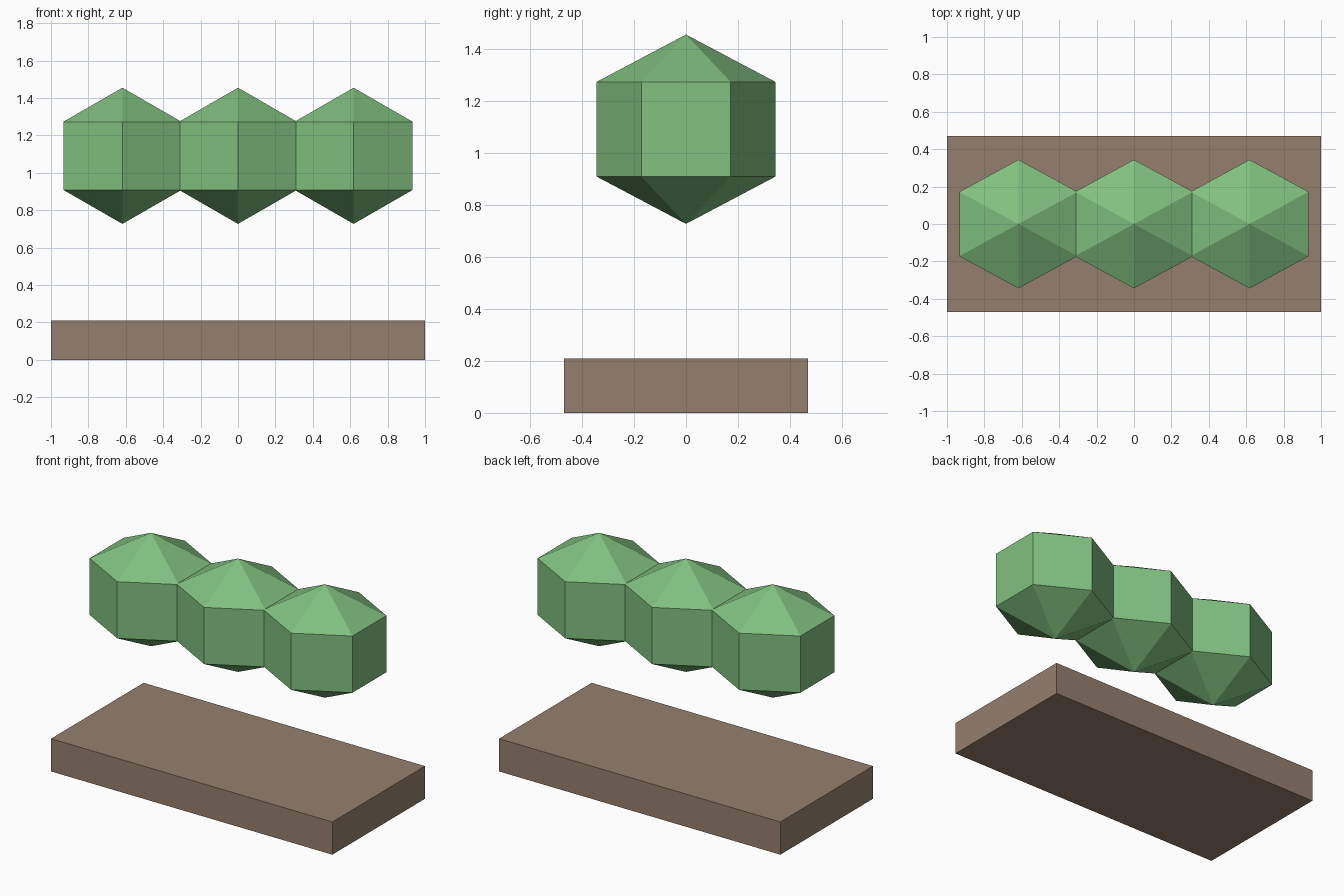
import bpy
import bmesh
import math
from mathutils import Matrix

cube = bpy.data.objects.get("Cube")
if cube:
    bpy.data.objects.remove(cube, do_unlink=True)


def material(name, srgb):
    color = [((c / 255 + 0.055) / 1.055) ** 2.4 for c in srgb] + [1.0]
    mat = bpy.data.materials.new(name)
    mat.use_nodes = True
    mat.diffuse_color = color
    mat.node_tree.nodes["Principled BSDF"].inputs["Base Color"].default_value = color
    return mat


def add_object(name, bm, location, mat):
    mesh = bpy.data.meshes.new(name)
    bm.to_mesh(mesh)
    bm.free()
    mesh.materials.append(mat)
    obj = bpy.data.objects.new(name, mesh)
    obj.location = location
    bpy.context.collection.objects.link(obj)
    return obj


green = material("leaf green", (129, 192, 127))
brown = material("earth brown", (149, 128, 110))

# Rectangular base slab
bm = bmesh.new()
bmesh.ops.create_cube(bm, size=1, matrix=Matrix.Diagonal((2.0, 0.94, 0.21, 1)))
add_object("base_slab", bm, (0, 0, 0.105), brown)

# Row of three faceted foliage clumps floating above the slab
ring = math.cos(math.pi / 6)
scale = Matrix.Diagonal((0.365 / ring, 0.298 / ring / ring, 0.364, 1))
for name, x in (("right", -0.618), ("middle", 0), ("left", 0.618)):
    bm = bmesh.new()
    bmesh.ops.create_uvsphere(bm, u_segments=6, v_segments=3, radius=1, matrix=scale)
    add_object(name + "_foliage", bm, (x, 0, 1.091), green)
